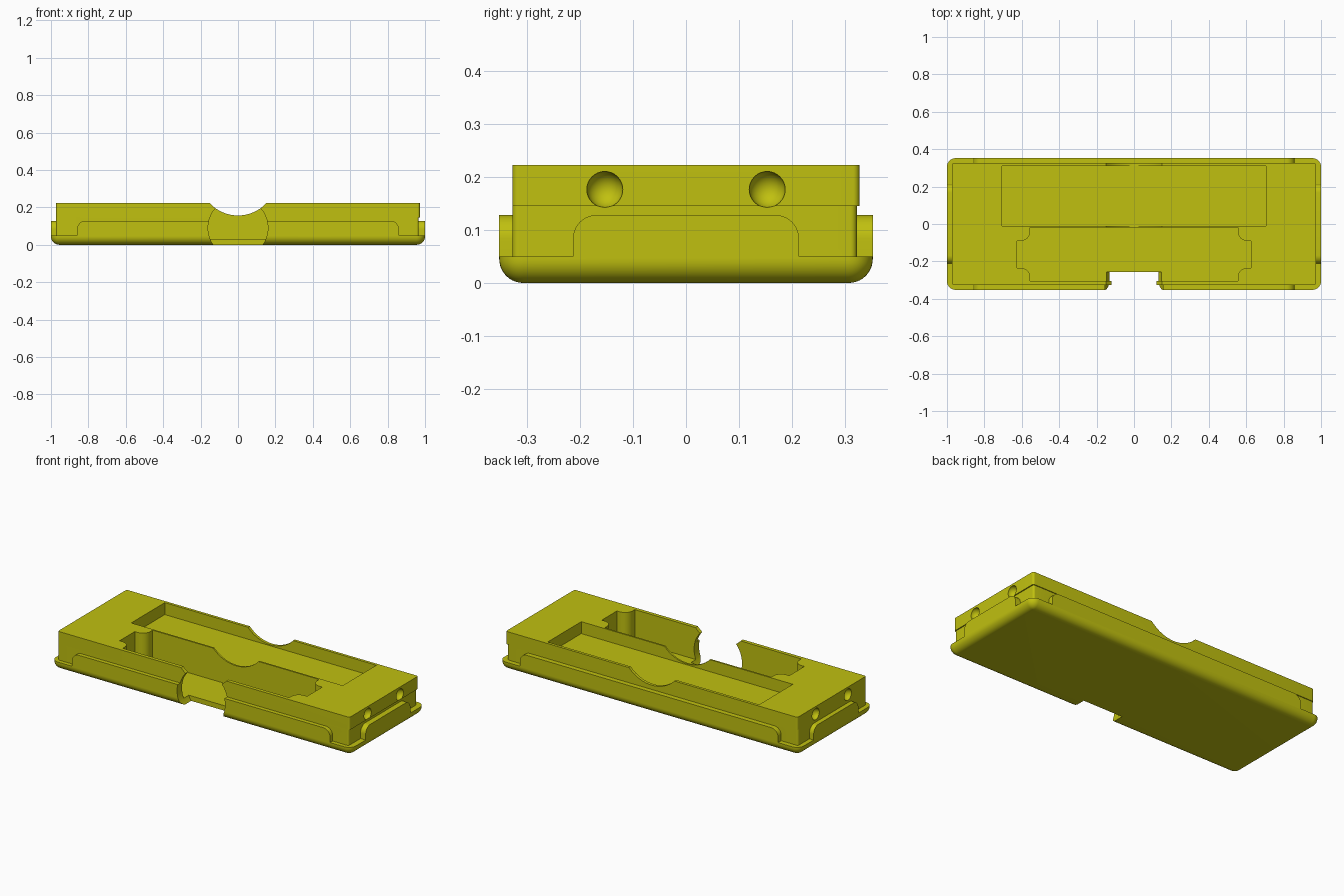
import bpy, bmesh, math
from mathutils import Vector

if "Cube" in bpy.data.objects:
    bpy.data.objects.remove(bpy.data.objects["Cube"])

paint = bpy.data.materials.new("olive_yellow")
paint.diffuse_color = (0.53, 0.53, 0.005, 1)
paint.use_nodes = True
paint.node_tree.nodes["Principled BSDF"].inputs["Base Color"].default_value = paint.diffuse_color


def arc(cx, cy, r, a0, a1, n=10):
    return [(cx + r * math.cos(math.radians(a0 + (a1 - a0) * i / n)),
             cy + r * math.sin(math.radians(a0 + (a1 - a0) * i / n))) for i in range(n + 1)]


def rounded_rect(x0, x1, y0, y1, r, n=8):
    return (arc(x1 - r, y1 - r, r, 0, 90, n) + arc(x0 + r, y1 - r, r, 90, 180, n)
            + arc(x0 + r, y0 + r, r, 180, 270, n) + arc(x1 - r, y0 + r, r, 270, 360, n))


def loft(name, rings):
    """Closed solid through rings of equal point count."""
    bm = bmesh.new()
    vs = [[bm.verts.new(p) for p in ring] for ring in rings]
    n = len(vs[0])
    for a, b in zip(vs, vs[1:]):
        for i in range(n):
            bm.faces.new((a[i], a[(i + 1) % n], b[(i + 1) % n], b[i]))
    bm.faces.new(vs[0])
    bm.faces.new(vs[-1])
    bmesh.ops.recalc_face_normals(bm, faces=bm.faces)
    me = bpy.data.meshes.new(name)
    bm.to_mesh(me)
    bm.free()
    ob = bpy.data.objects.new(name, me)
    bpy.context.collection.objects.link(ob)
    return ob


def prism(name, pts, lo, hi, axis="z"):
    """Extrude a 2D outline along an axis."""
    place = {"x": lambda u, v, w: (w, u, v),
             "y": lambda u, v, w: (u, w, v),
             "z": lambda u, v, w: (u, v, w)}[axis]
    return loft(name, [[place(u, v, w) for u, v in pts] for w in (lo, hi)])


def combine(target, tool, operation):
    m = target.modifiers.new("combine", "BOOLEAN")
    m.operation, m.solver, m.object = operation, "EXACT", tool
    bpy.context.view_layer.objects.active = target
    bpy.ops.object.modifier_apply(modifier=m.name)
    bpy.data.objects.remove(tool)


X, Y = 1.0, 0.352

# Base tray with a rolled lower edge
R = 0.045
rings = []
for i in range(11):
    a = math.radians(90 * i / 10)
    inset = R * (1 - math.sin(a))
    rings.append([(x, y, R * (1 - math.cos(a))) for x, y in
                  rounded_rect(-X + inset, X - inset, -Y + inset, Y - inset, R + 0.001 - inset)])
rings.append([(x, y, 0.05) for x, y in rounded_rect(-X, X, -Y, Y, R + 0.001)])
case = loft("case", rings)

# Main block, the lower half stepped in slightly on two sides
combine(case, prism("lower_block", rounded_rect(-0.972, 0.966, -0.327, 0.322, 0.012), 0.04, 0.15), "UNION")
combine(case, prism("upper_block", rounded_rect(-0.972, 0.972, -0.327, 0.327, 0.012), 0.145, 0.222), "UNION")


# Raised side panels with rounded upper corners
def panel_outline(half, r=0.045, z0=0.047, z1=0.128):
    return [(half, z0)] + arc(half - r, z1 - r, r, 0, 90) + arc(r - half, z1 - r, r, 90, 180) + [(-half, z0)]


for s in (-1, 1):
    combine(case, prism("long_panel", panel_outline(0.86), *sorted((s * 0.31, s * Y)), "y"), "UNION")
    combine(case, prism("end_panel", panel_outline(0.213), *sorted((s * 0.95, s * X)), "x"), "UNION")

# Shallow rear pocket
combine(case, prism("rear_pocket", [(-0.705, -0.01), (0.705, -0.01), (0.705, 0.31), (-0.705, 0.31)],
                    0.15, 0.3), "DIFFERENCE")

# Deep front pocket with a rounded post in each corner
corner = [(0.625, 0.0725), (0.605, 0.0725)] + arc(0.605, 0.1225, 0.05, 270, 180) + [(0.555, 0.1425)]
outline = (corner + [(-x, y) for x, y in reversed(corner)]
           + [(-x, -y) for x, y in corner] + [(x, -y) for x, y in reversed(corner)])
combine(case, prism("front_pocket", [(x, y - 0.1625) for x, y in outline], 0.03, 0.3), "DIFFERENCE")

# Thumb scoop across all walls, and the round opening in the front
combine(case, prism("thumb_scoop", arc(0, 0.363, 0.2065, 0, 354.375, 63), -0.5, 0.5, "y"), "DIFFERENCE")
combine(case, prism("front_opening", arc(0, 0.09, 0.16, 0, 354.375, 63), -0.5, -0.257, "y"), "DIFFERENCE")

# Round dimples in both ends
for sx in (-1, 1):
    for sy in (-1, 1):
        bpy.ops.mesh.primitive_uv_sphere_add(segments=32, ring_count=16, radius=0.034,
                                             location=(sx * 0.971, sy * 0.153, 0.176))
        combine(case, bpy.context.object, "DIFFERENCE")

case.data.materials.clear()
case.data.materials.append(paint)
case.data.polygons.foreach_set("material_index", [0] * len(case.data.polygons))
bpy.ops.object.select_all(action="DESELECT")
case.select_set(True)
bpy.context.view_layer.objects.active = case
bpy.ops.object.shade_smooth_by_angle(angle=math.radians(30))
